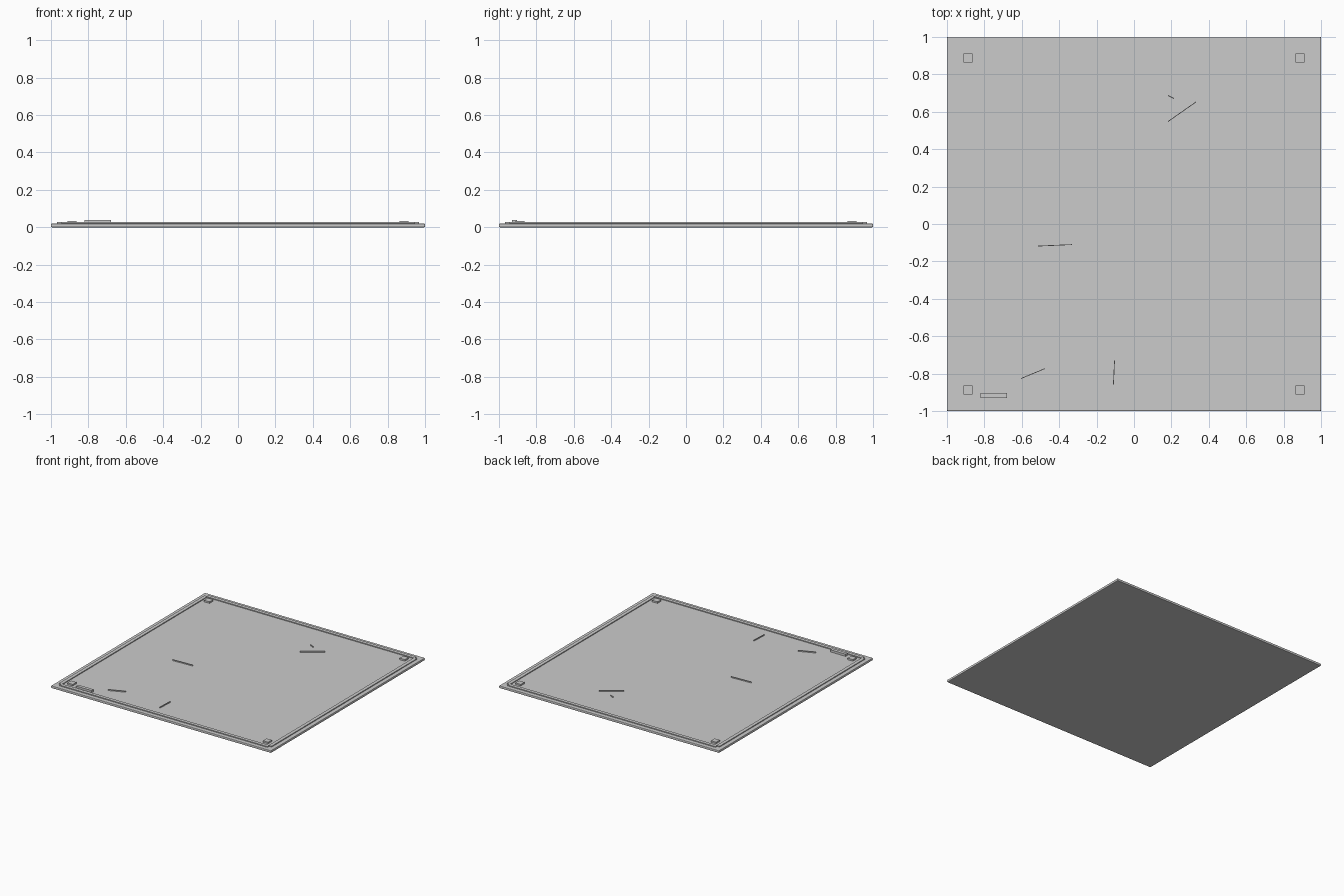
import bpy
import math

if "Cube" in bpy.data.objects:
    bpy.data.objects.remove(bpy.data.objects["Cube"])


def box(name, x, y, z0, z1, sx, sy, angle=0.0, bevel=0.0):
    bpy.ops.mesh.primitive_cube_add(size=1, location=(x, y, (z0 + z1) / 2))
    ob = bpy.context.object
    ob.name = name
    ob.scale = (sx, sy, z1 - z0)
    bpy.ops.object.transform_apply(location=False, rotation=False, scale=True)
    ob.rotation_euler.z = angle
    if bevel:
        m = ob.modifiers.new("edge", "BEVEL")
        m.width = bevel
        m.segments = 2
    return ob


# Main slab with a slightly eased edge
box("floor_slab", 0, 0, 0, 0.02, 2, 2, bevel=0.005)

# Raised border strips and corner pads
for s in (-1, 1):
    box("border_strip_x", 0, s * 0.953, 0.018, 0.027, 1.89, 0.028)
    box("border_strip_y", s * 0.953, 0, 0.018, 0.027, 0.028, 1.89)
    for t in (-1, 1):
        box("corner_pad", s * 0.888, t * 0.888, 0.018, 0.033, 0.048, 0.048)

# Small plate near the front left corner
box("tag_plate", -0.75, -0.916, 0.018, 0.038, 0.14, 0.027)

# Thin surface scratches, given by their end points
scratches = [
    (0.182, 0.687, 0.214, 0.671),
    (0.182, 0.548, 0.332, 0.653),
    (-0.513, -0.118, -0.332, -0.110),
    (-0.604, -0.826, -0.476, -0.773),
    (-0.110, -0.858, -0.104, -0.730),
]
for x0, y0, x1, y1 in scratches:
    box("scratch", (x0 + x1) / 2, (y0 + y1) / 2, 0.018, 0.029,
        math.hypot(x1 - x0, y1 - y0), 0.004, math.atan2(y1 - y0, x1 - x0))
